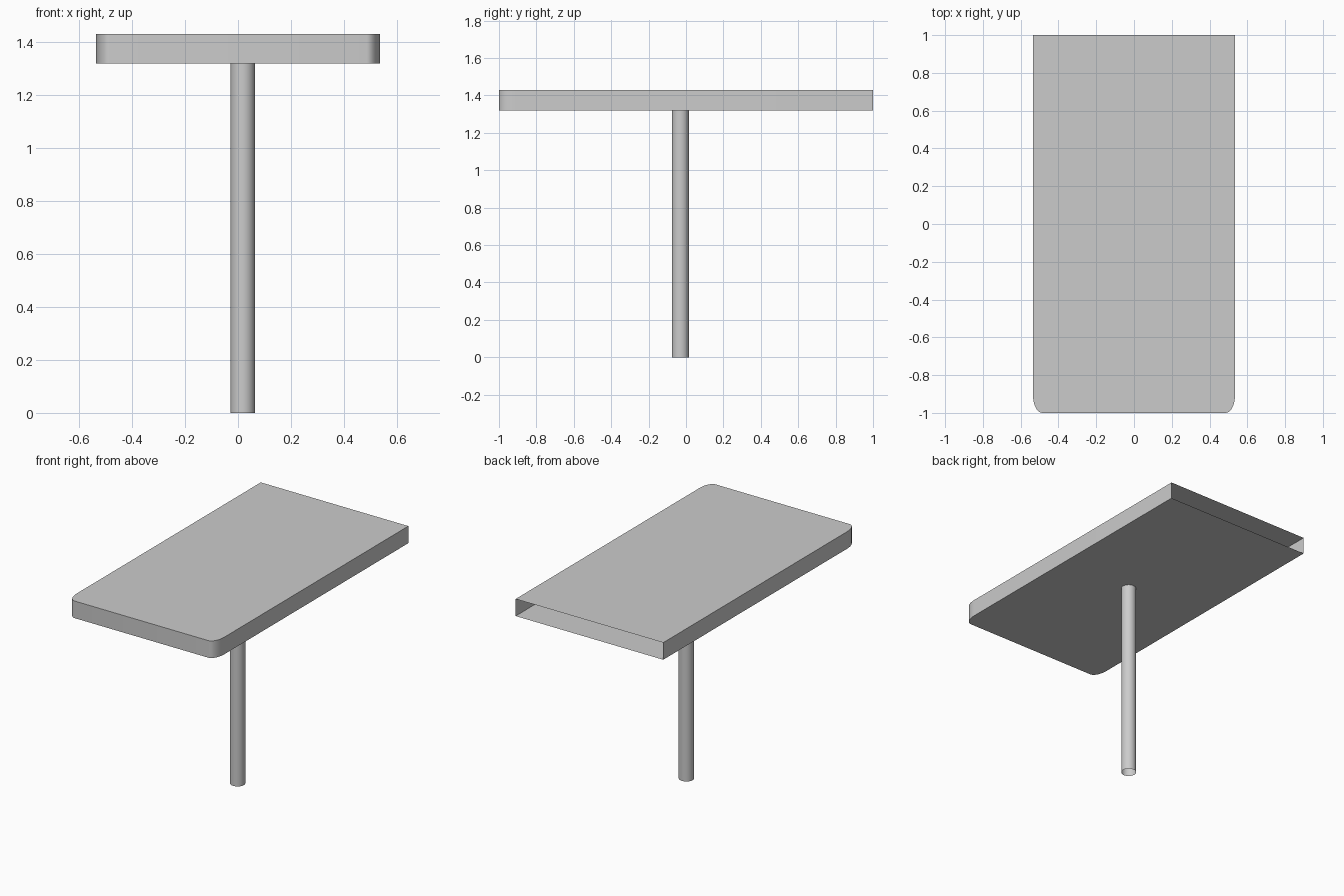
import bpy, bmesh
from math import sin, cos, pi

if "Cube" in bpy.data.objects:
    bpy.data.objects.remove(bpy.data.objects["Cube"])

W, RX, RY = 0.535, 0.05, 0.095      # half width, corner radii
Z0, Z1 = 1.318, 1.43                # table top underside and upper side
N = 10


def add_object(name, bm):
    mesh = bpy.data.meshes.new(name)
    bm.to_mesh(mesh)
    bm.free()
    ob = bpy.data.objects.new(name, mesh)
    bpy.context.collection.objects.link(ob)
    bpy.ops.object.select_all(action='DESELECT')
    ob.select_set(True)
    bpy.context.view_layer.objects.active = ob
    bpy.ops.object.shade_smooth_by_angle(angle=0.6)
    return ob


# Table top: hollow thin shell, rounded front corners, open at the back
right = [(W, 1.0)]
for i in range(N + 1):
    a = pi / 2 * i / N
    right.append((W - RX + RX * cos(a), -1 + RY - RY * sin(a)))
outline = right + [(-x, y) for x, y in reversed(right)]
bm = bmesh.new()
low = [bm.verts.new((x, y, Z0)) for x, y in outline]
high = [bm.verts.new((x, y, Z1)) for x, y in outline]
bm.faces.new(low)
bm.faces.new(high)
for i in range(len(outline) - 1):
    bm.faces.new((low[i], low[i + 1], high[i + 1], high[i]))
bmesh.ops.recalc_face_normals(bm, faces=bm.faces)
# make sure the upper sheet faces up
up = max(bm.faces, key=lambda f: f.calc_center_median().z)
if up.normal.z < 0:
    bmesh.ops.reverse_faces(bm, faces=bm.faces)
add_object("table_top", bm)

# Post: open tube
bm = bmesh.new()
bmesh.ops.create_cone(bm, cap_ends=False, segments=32,
                      radius1=0.046, radius2=0.046, depth=Z0)
bmesh.ops.translate(bm, verts=bm.verts, vec=(0.018, -0.03, Z0 / 2))
add_object("post", bm)
